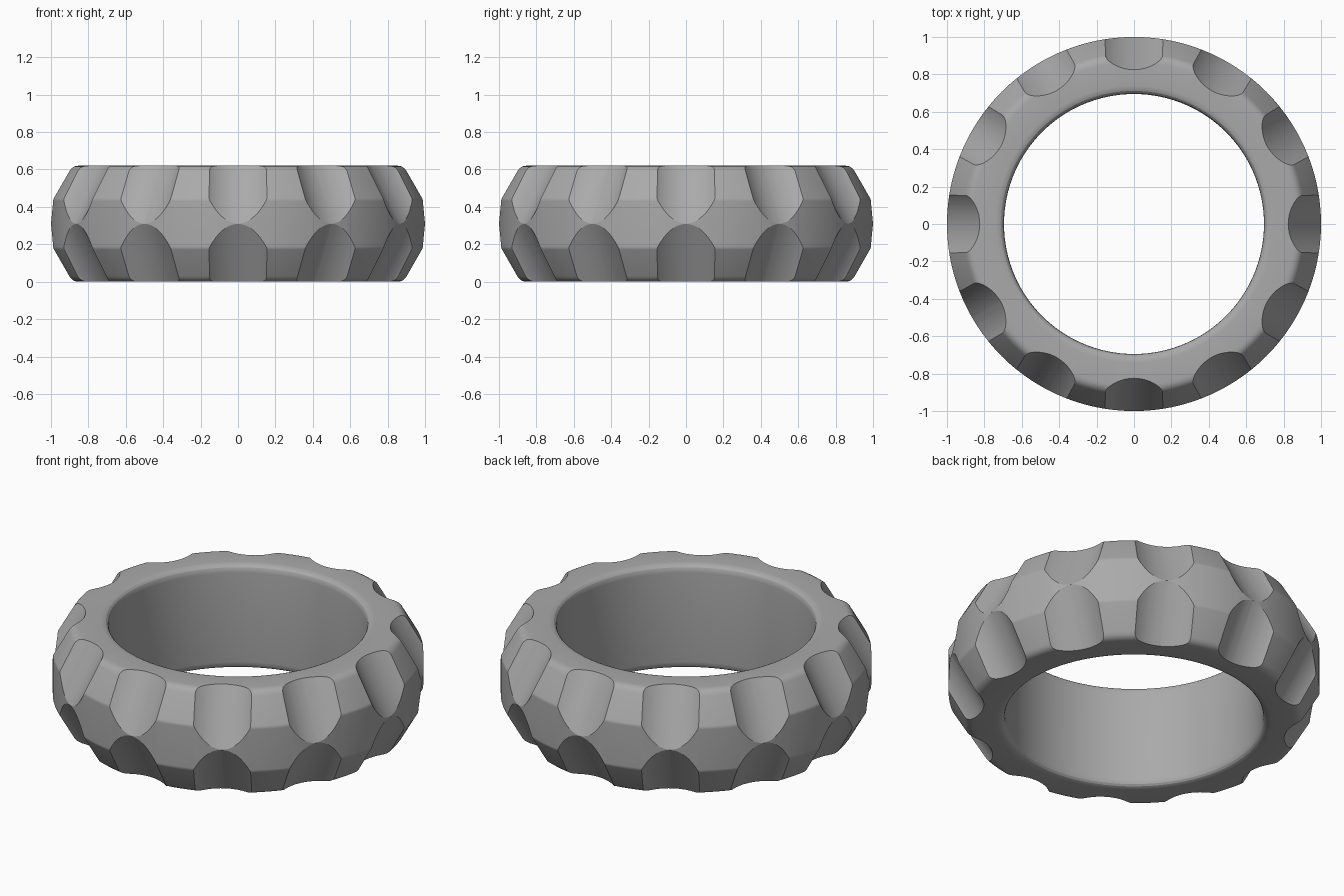
import bpy, bmesh
from math import pi, radians, sin, cos, tan
from mathutils import Matrix, Vector

cube = bpy.data.objects.get("Cube")
if cube:
    bpy.data.objects.remove(cube)

HEIGHT, MID, OUTER, INNER = 0.62, 0.31, 1.0, 0.695
TILT = radians(29.5)
NOTCHES, NOTCH_RADIUS = 12, 0.25

metal = bpy.data.materials.new("plain grey")
GREY = (0.4, 0.4, 0.4, 1)
metal.diffuse_color = GREY
metal.use_nodes = True
metal.node_tree.nodes["Principled BSDF"].inputs["Base Color"].default_value = GREY


def make_object(name, bm):
    bmesh.ops.recalc_face_normals(bm, faces=bm.faces)
    mesh = bpy.data.meshes.new(name)
    bm.to_mesh(mesh)
    bm.free()
    mesh.materials.append(metal)
    obj = bpy.data.objects.new(name, mesh)
    bpy.context.collection.objects.link(obj)
    return obj


def rounded(corners, steps=5):
    """Round each corner (radius, height, cut length) of a closed profile."""
    points = []
    for i, (r, z, cut) in enumerate(corners):
        p = Vector((r, z))
        before = Vector(corners[i - 1][:2])
        after = Vector(corners[(i + 1) % len(corners)][:2])
        a = p + (before - p).normalized() * cut
        b = p + (after - p).normalized() * cut
        for s in range(steps + 1):
            t = s / steps
            points.append(a * (1 - t) ** 2 + p * 2 * t * (1 - t) + b * t * t)
    return points


# Ring body: a rounded, chamfered section turned about z
slope_r = OUTER - 0.18 * tan(TILT)
section = rounded([
    (INNER, 0, 0.045), (slope_r, 0, 0.035), (OUTER, 0.18, 0.01),
    (OUTER, 0.44, 0.01), (slope_r, HEIGHT, 0.035), (INNER, HEIGHT, 0.045)])
SEGMENTS = 120
bm = bmesh.new()
loops = [[bm.verts.new((p.x * cos(a), p.x * sin(a), p.y)) for p in section]
         for a in (2 * pi * k / SEGMENTS for k in range(SEGMENTS))]
for k in range(SEGMENTS):
    here, ahead = loops[k], loops[(k + 1) % SEGMENTS]
    for i in range(len(section)):
        j = (i + 1) % len(section)
        bm.faces.new((here[i], ahead[i], ahead[j], here[j]))
ring = make_object("ring_body", bm)

# Scalloped notches: leaning cylinders around the upper and lower rims
for name, side in (("upper", 1), ("lower", -1)):
    bm = bmesh.new()
    axis_r = OUTER + NOTCH_RADIUS / cos(TILT)
    for k in range(NOTCHES):
        place = (Matrix.Rotation(2 * pi * k / NOTCHES, 4, "Z")
                 @ Matrix.Translation((axis_r, 0, MID))
                 @ Matrix.Rotation(-side * TILT, 4, "Y")
                 @ Matrix.Translation((0, 0, side * 0.22)))
        bmesh.ops.create_cone(bm, cap_ends=True, segments=64, radius1=NOTCH_RADIUS,
                              radius2=NOTCH_RADIUS, depth=0.8, matrix=place)
    cutter = make_object(name + "_notch_cutter", bm)
    cutter.hide_render = True
    cut = ring.modifiers.new(name + "_notches", "BOOLEAN")
    cut.operation, cut.solver, cut.object = "DIFFERENCE", "EXACT", cutter
    cut.use_self = True
    bpy.context.view_layer.objects.active = ring
    bpy.ops.object.modifier_apply(modifier=cut.name)
    bpy.data.objects.remove(cutter)

bpy.ops.object.select_all(action="DESELECT")
ring.select_set(True)
bpy.context.view_layer.objects.active = ring
bpy.ops.object.shade_smooth_by_angle(angle=radians(20))
